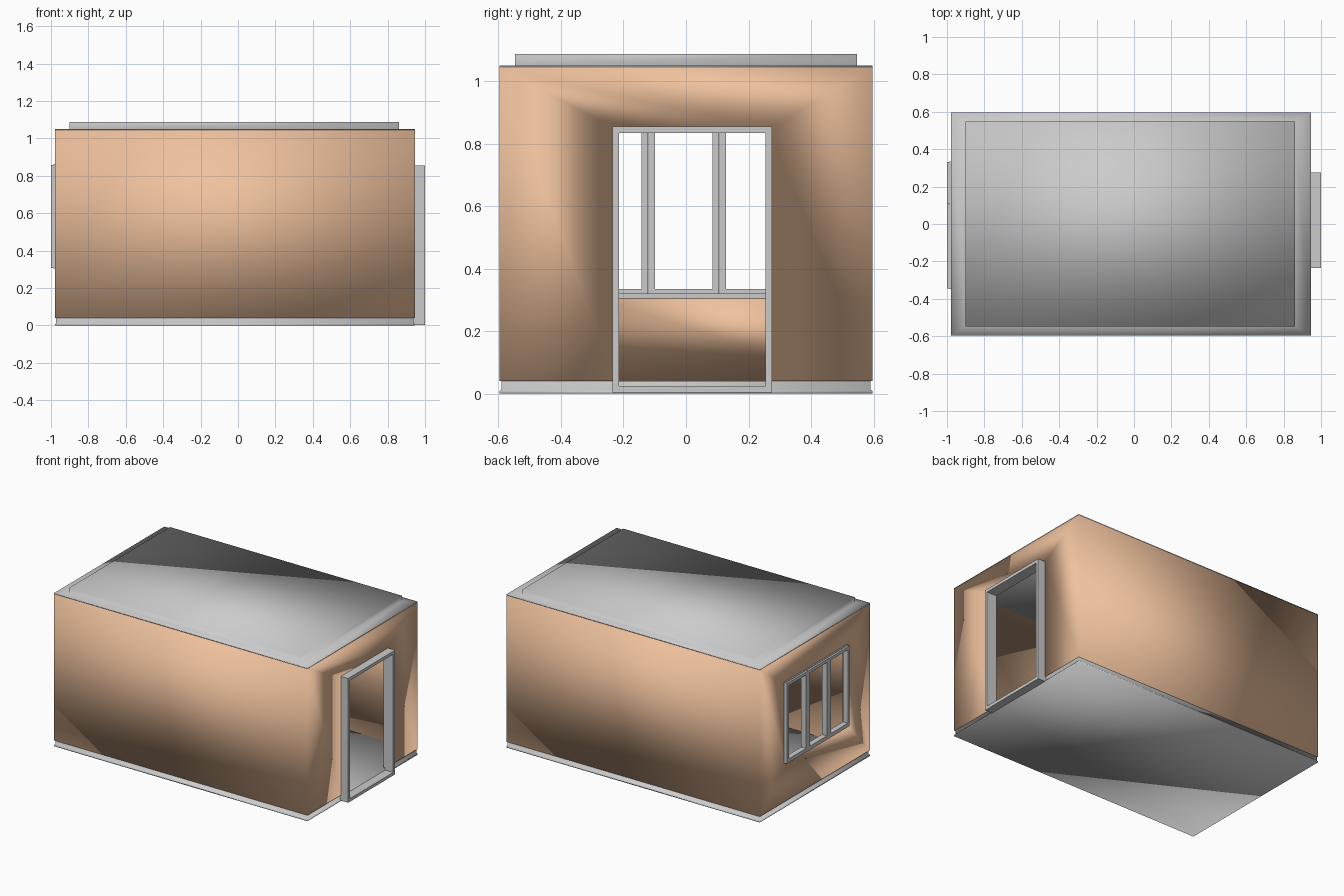
import bpy, bmesh

if "Cube" in bpy.data.objects:
    bpy.data.objects.remove(bpy.data.objects["Cube"])

clay = bpy.data.materials.new("clay")
clay.diffuse_color = (0.87, 0.54, 0.34, 1)
clay.use_nodes = True
clay.node_tree.nodes["Principled BSDF"].inputs["Base Color"].default_value = clay.diffuse_color


def finish(name, bm, mat=None, smooth=False):
    bmesh.ops.recalc_face_normals(bm, faces=bm.faces)
    for f in bm.faces:
        f.smooth = smooth
    me = bpy.data.meshes.new(name)
    bm.to_mesh(me)
    bm.free()
    ob = bpy.data.objects.new(name, me)
    bpy.context.collection.objects.link(ob)
    if mat:
        me.materials.append(mat)
    return ob


def box(bm, x0, x1, y0, y1, z0, z1):
    vs = bmesh.ops.create_cube(bm, size=1)["verts"]
    for v in vs:
        v.co = (x1 if v.co.x > 0 else x0, y1 if v.co.y > 0 else y0, z1 if v.co.z > 0 else z0)


def stack(name, rings):
    """Closed solid through rectangles given as (x0, x1, half_y, z)."""
    bm = bmesh.new()
    loops = [[bm.verts.new((x, y, z)) for x, y in ((a, -h), (b, -h), (b, h), (a, h))]
             for a, b, h, z in rings]
    for lo, hi in zip(loops, loops[1:]):
        for i in range(4):
            j = (i + 1) % 4
            bm.faces.new((lo[i], lo[j], hi[j], hi[i]))
    bm.faces.new(loops[0])
    bm.faces.new(loops[-1])
    return finish(name, bm, smooth=True)


def frame(name, x0, x1, y0, y1, z0, z1, w, sill=None):
    """Rectangular frame facing x, border w, bottom border sill."""
    s = sill or w
    bm = bmesh.new()
    loops = []
    for x in (x0, x1):
        for a, b, c, d in ((y0, y1, z0, z1), (y0 + w, y1 - w, z0 + s, z1 - w)):
            loops.append([bm.verts.new((x, y, z)) for y, z in ((a, c), (b, c), (b, d), (a, d))])
    for p, q in ((0, 1), (1, 3), (3, 2), (2, 0)):
        for i in range(4):
            j = (i + 1) % 4
            bm.faces.new((loops[p][i], loops[p][j], loops[q][j], loops[q][i]))
    return finish(name, bm)


def cut(target, *dims):
    bm = bmesh.new()
    box(bm, *dims)
    cutter = finish("cutter", bm)
    cutter.hide_render = True
    mod = target.modifiers.new("cut", "BOOLEAN")
    mod.object, mod.operation, mod.solver = cutter, "DIFFERENCE", "EXACT"
    bpy.context.view_layer.objects.active = target
    bpy.ops.object.modifier_apply(modifier=mod.name)
    bpy.data.objects.remove(cutter)


# Walls: hollow shell with door and window openings
X0, X1, Y, T = -0.978, 0.945, 0.597, 0.02
bm = bmesh.new()
box(bm, X0, X1, -Y, Y, 0.04, 1.045)
walls = finish("walls", bm, clay, True)
cut(walls, X0 + T, X1 - T, -Y + T, Y - T, -0.1, 1.2)
cut(walls, 0.8, 1.1, -0.225, 0.265, -0.1, 0.845)
cut(walls, -1.1, -0.8, -0.335, 0.325, 0.315, 0.85)
for f in walls.data.polygons:
    f.use_smooth = True

# Floor slab with a thin lower lip
stack("floor", [(X0, X1, Y, 0), (X0, X1, Y, 0.008), (X0 + .006, X1 - .006, Y - .006, 0.012),
                (X0 + .006, X1 - .006, Y - .006, 0.04)])

# Roof plate with raised inset deck
stack("roof", [(X0, X1, Y, 1.045), (X0, X1, Y, 1.05), (-0.9, 0.86, 0.547, 1.05),
               (-0.9, 0.86, 0.547, 1.087)])

# Door frame
frame("door_frame", 0.925, 1.0, -0.235, 0.275, 0.003, 0.855, 0.021)

# Window: outer frame and three sashes
frame("window_frame", -0.987, -0.955, -0.348, 0.334, 0.304, 0.862, 0.016)
pitch = 0.2265
for i in range(3):
    y = -0.347 + i * pitch
    frame(f"window_sash_{i + 1}", -1.0, -0.962, y + .001, y + pitch - .001, 0.308, 0.858, 0.021, 0.026)
